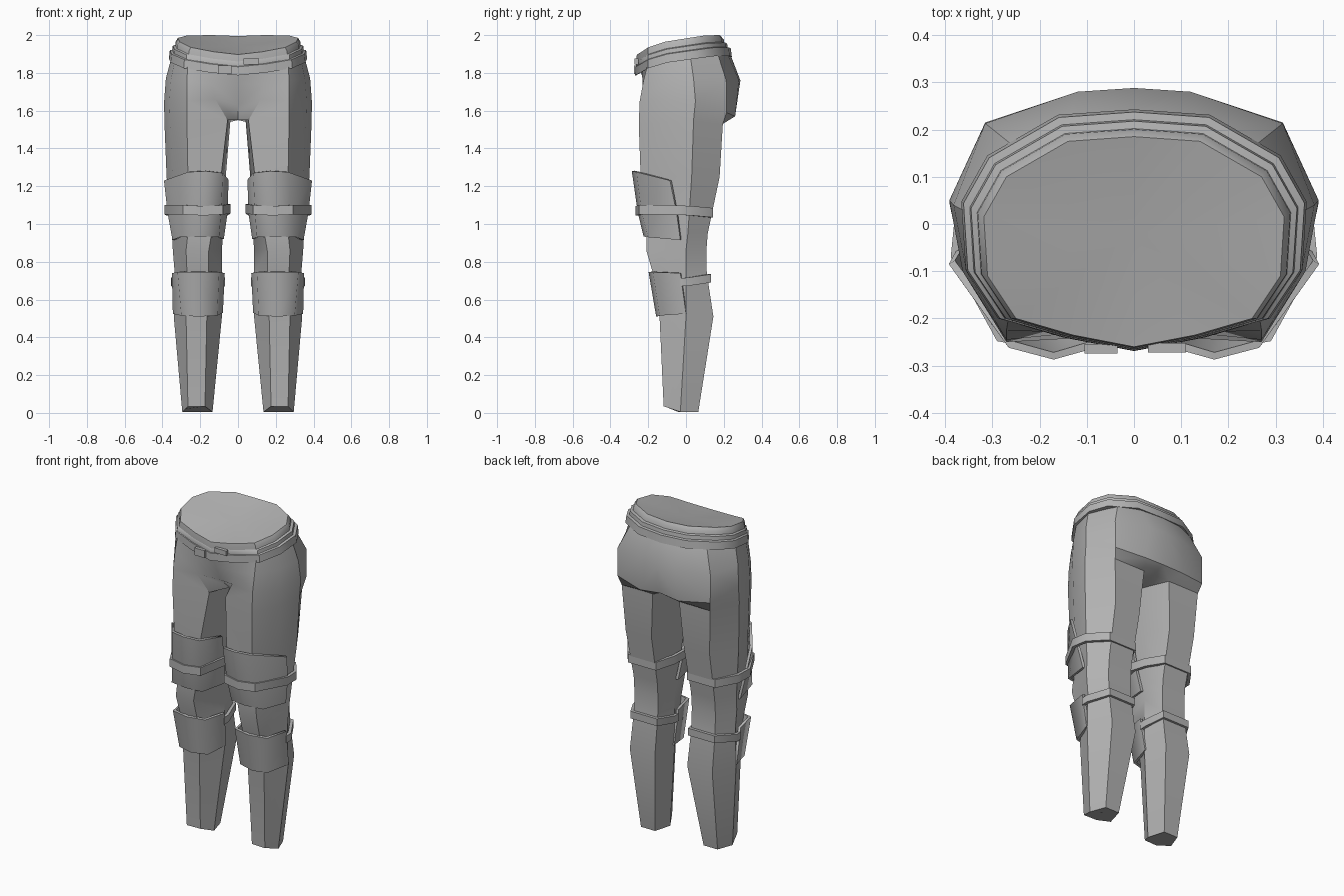
import bpy, bmesh
from math import radians

cube = bpy.data.objects.get("Cube")
if cube:
    bpy.data.objects.remove(cube)

# One plain grey for everything
grey = bpy.data.materials.new("plain_grey")
grey.use_nodes = True
grey.diffuse_color = (0.45, 0.45, 0.45, 1)
grey.node_tree.nodes["Principled BSDF"].inputs["Base Color"].default_value = grey.diffuse_color


def finish(name, bm, thickness=0, mirror=True, angle=35):
    """Turn a half model into a mirrored, shaded object."""
    mesh = bpy.data.meshes.new(name)
    bm.to_mesh(mesh)
    bm.free()
    mesh.materials.append(grey)
    obj = bpy.data.objects.new(name, mesh)
    bpy.context.collection.objects.link(obj)
    if thickness:
        solid = obj.modifiers.new("thickness", "SOLIDIFY")
        solid.thickness = thickness
        solid.offset = -1
        solid.use_even_offset = True
    if mirror:
        mod = obj.modifiers.new("mirror", "MIRROR")
        mod.use_clip = True
    bpy.ops.object.select_all(action="DESELECT")
    obj.select_set(True)
    bpy.context.view_layer.objects.active = obj
    bpy.ops.object.convert(target="MESH")
    bpy.ops.object.shade_smooth_by_angle(angle=radians(angle))


def strip(bm, low, high, closed=False):
    """Join two rows of vertices with quads."""
    count = len(low)
    for i in range(count if closed else count - 1):
        j = (i + 1) % count
        bm.faces.new((low[i], low[j], high[j], high[i]))


def sheet(name, rows, closed=False, thickness=0, angle=35):
    bm = bmesh.new()
    verts = [[bm.verts.new(p) for p in row] for row in rows]
    for low, high in zip(verts, verts[1:]):
        strip(bm, low, high, closed)
    finish(name, bm, thickness, angle=angle)


def leg_ring(z, inner, front_in, front_out, outer, back_in, back_out, front, side, back, lift=0, bulge=0):
    """Leg section, from front inner corner round the outside to the inner side."""
    return [(front_in, front, z + lift), (front_out, front - lift / 9, z + lift),
            ((front_out + outer) / 2 + bulge, (front + side) / 2, z + lift / 2),
            (outer, side, z), (back_out, back, z), (back_in, back, z), (inner, side - .01, z)]


# Trousers: faceted legs joined to a half pelvis
LEG = [
    leg_ring(.005, .135, .175, .265, .295, .165, .26, -.115, -.03, .065, .03),
    leg_ring(.51, .085, .165, .275, .34, .11, .28, -.14, 0, .145),
    leg_ring(.74, .085, .155, .27, .335, .115, .275, -.175, 0, .11),
    leg_ring(.86, .085, .155, .275, .345, .115, .275, -.21, 0, .108),
    leg_ring(.95, .08, .14, .265, .35, .115, .275, -.21, .01, .115),
    leg_ring(1.25, .065, .09, .265, .378, .11, .285, -.24, .03, .178, bulge=.025),
]
LEG_TOP = [(.055, -.2, 1.55), (.27, -.25, 1.53), (.36, -.1, 1.54), (.39, .04, 1.55),
           (.3, .195, 1.53), (.09, .195, 1.53), (.04, 0, 1.55)]
PELVIS = [
    [(0, -.17, 1.63), (.12, -.23, 1.66), (.27, -.245, 1.65), (.363, -.1, 1.65),
     (.391, .05, 1.65), (.315, .215, 1.59), (.13, .26, 1.57), (0, .25, 1.58)],
    [(0, -.22, 1.74), (.14, -.23, 1.74), (.27, -.225, 1.76), (.355, -.1, 1.765),
     (.382, .04, 1.77), (.315, .213, 1.76), (.12, .28, 1.76), (0, .288, 1.76)],
    [(0, -.25, 1.84), (.14, -.235, 1.85), (.265, -.195, 1.88), (.328, -.1, 1.9),
     (.345, .02, 1.91), (.255, .165, 1.91), (.14, .215, 1.91), (0, .23, 1.91)],
]
bm = bmesh.new()
rings = [[bm.verts.new(p) for p in ring] for ring in LEG + [LEG_TOP]]
for low, high in zip(rings, rings[1:]):
    strip(bm, low, high, True)
bm.faces.new(rings[0][::-1])
front_mid = bm.verts.new((0, -.08, 1.55))
back_mid = bm.verts.new((0, .17, 1.55))
*rim, inside = rings[-1]
bm.faces.new((front_mid, inside, rim[0]))
bm.faces.new((back_mid, rim[-1], inside))
bm.faces.new((front_mid, back_mid, inside))
rows = [[front_mid] + rim + [back_mid]]
rows += [[bm.verts.new(p) for p in row] for row in PELVIS]
for low, high in zip(rows, rows[1:]):
    strip(bm, low, high)
finish("trousers", bm, angle=34)

# Waist rim, half outline from front to back
RIM = [(0, -.26, 1.897), (.13, -.235, 1.912), (.25, -.2, 1.935), (.31, -.11, 1.965),
       (.318, .015, 1.985), (.27, .1, 1.998), (.14, .175, 2), (0, .185, 1.995)]


def waist_row(grow, drop):
    return [(x * (1 + grow), y * (1 + grow) + grow / 5, z - drop) for x, y, z in RIM]


# Belt stack: waistband, upper belt and lower belt, each stepping outward
sheet("waistband", [waist_row(.05, .06), waist_row(.04, .02), waist_row(0, 0)])
sheet("upper_belt", [waist_row(.06, .085), waist_row(.1, .08), waist_row(.085, .04), waist_row(.02, .035)])
sheet("lower_belt", [waist_row(.07, .11), waist_row(.15, .11), waist_row(.135, .065), waist_row(.05, .06)])

# Sloping cover inside the waist
bm = bmesh.new()
hub = bm.verts.new((0, -.02, 1.94))
edge = [bm.verts.new(p) for p in RIM]
for a, b in zip(edge, edge[1:]):
    bm.faces.new((a, b, hub))
finish("waist_cover", bm, angle=60)


# Small plates on the belt front
def box(name, centre, size):
    bm = bmesh.new()
    bmesh.ops.create_cube(bm, size=1)
    bmesh.ops.scale(bm, vec=size, verts=bm.verts)
    bmesh.ops.translate(bm, vec=centre, verts=bm.verts)
    finish(name, bm, mirror=False)


box("buckle", (-.07, -.264, 1.817), (.07, .02, .045))
box("belt_tip", (.07, -.262, 1.86), (.08, .02, .03))

# Thigh guards, open at the back
sheet("thigh_guard", [
    [(.075, -.03, .92), (.1, -.205, .93), (.2, -.225, .935), (.31, -.2, .93), (.347, -.03, .915)],
    [(.055, -.05, 1.06), (.09, -.235, 1.06), (.185, -.255, 1.06), (.285, -.235, 1.06), (.373, -.05, 1.06)],
    [(.05, -.08, 1.235), (.08, -.262, 1.27), (.17, -.287, 1.28), (.265, -.262, 1.275), (.392, -.085, 1.23)],
], thickness=.015, angle=75)

# Shin guards
sheet("shin_guard", [
    [(.08, 0, .53), (.11, -.135, .515), (.21, -.158, .51), (.3, -.14, .515), (.345, 0, .525)],
    [(.07, -.03, .74), (.1, -.175, .745), (.21, -.198, .745), (.32, -.175, .745), (.35, -.03, .74)],
], thickness=.015, angle=80)


# Straps
def strap(name, path, height, closed):
    rows = [[(x, y, z + d) for x, y, z in path] for d in (0, height)]
    sheet(name, rows, closed, .018)


strap("thigh_strap", [(.08, -.248, 1.05), (.185, -.268, 1.045), (.29, -.248, 1.05),
                      (.388, -.07, 1.05), (.378, .03, 1.045), (.295, .142, 1.035),
                      (.105, .142, 1.035), (.055, .03, 1.045), (.04, -.07, 1.055)], .05, True)
strap("calf_strap", [(.352, -.03, .67), (.354, .01, .672), (.285, .132, .69),
                     (.105, .132, .69), (.07, .01, .672), (.07, -.03, .67)], .044, False)
